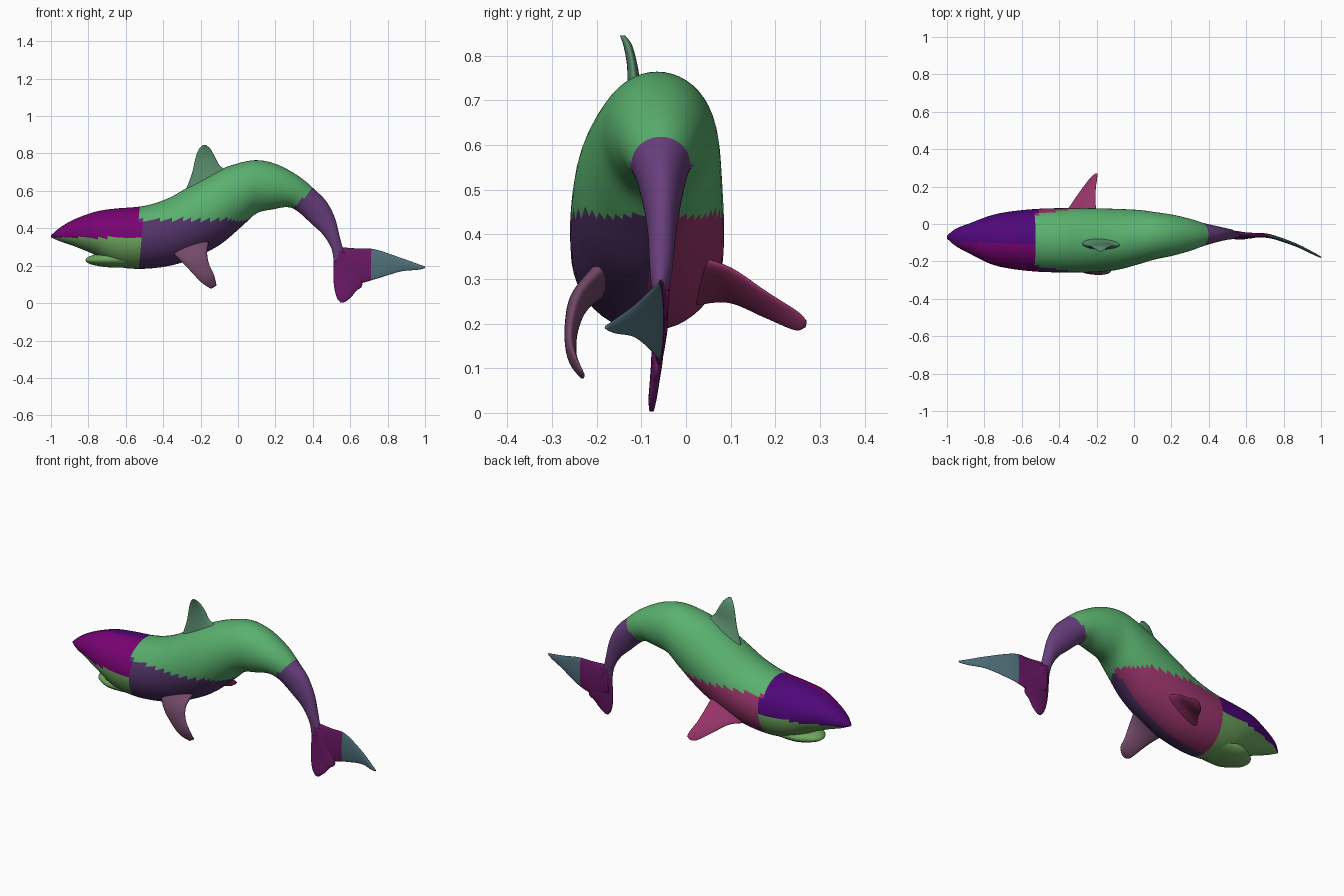
import bpy, bmesh
from math import sin, cos, pi
from mathutils import Vector


def mat(name, r, g, b):
    m = bpy.data.materials.new(name)
    m.diffuse_color = (*[(c / 255) ** 2.2 for c in (r, g, b)], 1)
    return m


GREEN = mat("back_green", 90, 175, 110)
JAW = mat("jaw_green", 110, 165, 95)
PURPLE = mat("side_purple", 85, 55, 105)
PINK = mat("side_pink", 150, 55, 105)
HEAD_L = mat("head_magenta", 120, 10, 115)
HEAD_R = mat("head_violet", 80, 15, 120)
TAIL = mat("tail_purple", 105, 65, 125)
TEAL = mat("fluke_teal", 80, 110, 120)
FLUKE = mat("fluke_purple", 105, 30, 100)
MAUVE = mat("flipper_mauve", 115, 75, 105)
FIN = mat("fin_green", 90, 140, 110)


def spline(rows, steps):
    """Catmull-Rom through rows of numbers."""
    out = []
    n = len(rows)
    for i in range(n - 1):
        p = [rows[max(0, min(n - 1, i + k))] for k in (-1, 0, 1, 2)]
        for s in range(steps):
            t = s / steps
            out.append([0.5 * (2 * b + (c - a) * t + (2 * a - 5 * b + 4 * c - d) * t * t
                               + (3 * b - a - 3 * c + d) * t ** 3)
                        for a, b, c, d in zip(*p)])
    out.append(list(rows[-1]))
    return out


def loft(name, rows, mats, pick=None, across=(0, 1, 0), sides=32, steps=6):
    """Ellipse sections: edge point a, edge point b, half thickness along 'across'."""
    across = Vector(across).normalized()
    bm = bmesh.new()
    rings = []
    for r in spline(rows, steps):
        a, b, w = Vector(r[:3]), Vector(r[3:6]), max(r[6], 0.002)
        mid, half = (a + b) / 2, (a - b) / 2
        rings.append([bm.verts.new(mid + half * cos(2 * pi * i / sides)
                                   + across * w * sin(2 * pi * i / sides))
                      for i in range(sides)])
    for r, q in zip(rings, rings[1:]):
        for i in range(sides):
            j = (i + 1) % sides
            bm.faces.new((r[i], r[j], q[j], q[i]))
    bm.faces.new(rings[0])
    bm.faces.new(rings[-1])
    bmesh.ops.recalc_face_normals(bm, faces=bm.faces)
    for f in bm.faces:
        f.smooth = True
        if pick:
            f.material_index = mats.index(pick(f.calc_center_median()))
    me = bpy.data.meshes.new(name)
    bm.to_mesh(me)
    bm.free()
    for m in mats:
        me.materials.append(m)
    ob = bpy.data.objects.new(name, me)
    bpy.context.collection.objects.link(ob)
    return ob


def flat(rows):
    """(ax, az, bx, bz, y, half thickness) -> full section rows."""
    return [(ax, y, az, bx, y, bz, w) for ax, az, bx, bz, y, w in rows]


# Body: back point, belly point, centre y, half width
def body_colour(c):
    if c.x > 0.29 and c.z < 0.51 + (c.x - 0.295) * 0.98:
        return TAIL
    if c.x < -0.52:
        if c.z < 0.35:
            return JAW
        return HEAD_L if c.y < -0.1 else HEAD_R
    if c.z < 0.445 and c.x < 0.1:
        return PINK if c.y > -0.08 else PURPLE
    return GREEN


loft("body", flat([
    (-1.0, .362, -1.0, .352, -.07, .008),
    (-.95, .405, -.95, .33, -.072, .048),
    (-.87, .45, -.87, .302, -.078, .085),
    (-.76, .489, -.77, .26, -.084, .13),
    (-.66, .505, -.66, .2, -.086, .153),
    (-.5, .52, -.53, .183, -.087, .168),
    (-.37, .562, -.38, .197, -.087, .172),
    (-.25, .63, -.25, .235, -.087, .172),
    (-.1, .712, -.1, .31, -.083, .164),
    (.03, .755, .02, .41, -.07, .145),
    (.12, .763, .1, .48, -.063, .127),
    (.22, .737, .19, .502, -.06, .11),
    (.33, .675, .265, .513, -.058, .086),
    (.41, .607, .32, .49, -.056, .062),
    (.475, .54, .395, .422, -.054, .044),
    (.52, .45, .455, .365, -.054, .032),
    (.545, .35, .5, .29, -.056, .025),
    (.57, .26, .512, .215, -.06, .012)]),
    [GREEN, JAW, HEAD_L, HEAD_R, PINK, PURPLE, TAIL], body_colour, sides=48)

# Lower jaw behind the open mouth notch
loft("lower_jaw", flat([
    (-.815, .236, -.813, .222, -.08, .02),
    (-.785, .254, -.785, .207, -.083, .06),
    (-.7, .275, -.7, .192, -.085, .105),
    (-.58, .28, -.58, .19, -.086, .1)]), [JAW])

# Dorsal fin, leaning to the left at the tip
loft("dorsal_fin", flat([
    (-.29, .58, -.03, .69, -.1, .04),
    (-.247, .69, -.095, .733, -.114, .018),
    (-.23, .765, -.125, .785, -.12, .012),
    (-.212, .818, -.148, .825, -.13, .01),
    (-.19, .845, -.17, .845, -.142, .006)]), [FIN])

# Flipper on the far side, stretched outwards
loft("right_flipper", [
    (-.39, .03, .25, -.19, .03, .34, .035),
    (-.34, .1, .25, -.205, .1, .32, .02),
    (-.285, .18, .215, -.205, .18, .268, .014),
    (-.235, .245, .187, -.197, .245, .228, .01),
    (-.21, .268, .193, -.195, .268, .207, .005)],
    [PINK], across=(.35, .4, .9))

# Flipper on the near side, hanging down and curling in
loft("left_flipper", [
    (-.38, -.16, .29, -.15, -.17, .34, .04),
    (-.315, -.232, .235, -.165, -.235, .275, .024),
    (-.26, -.255, .178, -.155, -.257, .21, .016),
    (-.195, -.255, .11, -.128, -.257, .15, .012),
    (-.145, -.234, .077, -.115, -.234, .095, .007)],
    [MAUVE], across=(0, 1, -.3))

# Tail flukes: one lobe points down, the other back and to the left
loft("lower_fluke", flat([
    (.512, .28, .575, .27, -.056, .02),
    (.511, .2, .63, .19, -.06, .016),
    (.51, .14, .665, .1, -.065, .013),
    (.515, .08, .632, .065, -.07, .011),
    (.528, .03, .603, .03, -.075, .009),
    (.548, .003, .572, .005, -.077, .005)]), [FLUKE])
loft("rear_fluke", flat([
    (.535, .3, .53, .14, -.056, .016),
    (.64, .292, .63, .105, -.06, .013),
    (.73, .288, .73, .127, -.066, .011),
    (.865, .244, .865, .168, -.112, .009),
    (.96, .21, .96, .178, -.158, .007),
    (1.0, .196, 1.0, .187, -.178, .004)]), [FLUKE, TEAL],
    lambda c: TEAL if c.x > .72 else FLUKE)
